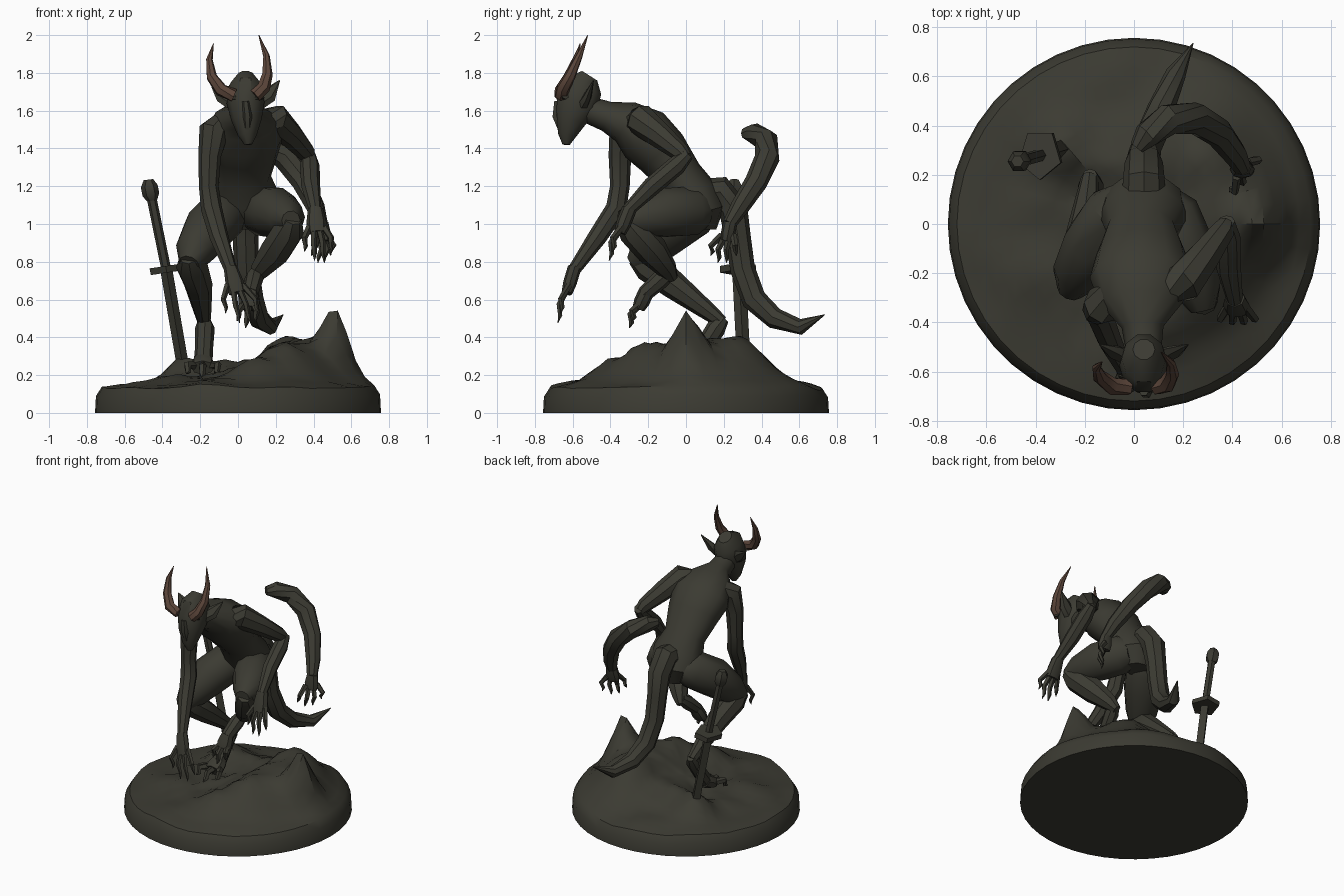
import bpy, bmesh, math
from mathutils import Vector, noise


def material(name, rgb):
    m = bpy.data.materials.new(name)
    m.diffuse_color = (*rgb, 1)
    return m


STONE = material("dark olive stone", (0.044, 0.043, 0.032))
HORN = material("brown horn", (0.105, 0.06, 0.042))


def finish(bm, name, mat, angle=40):
    bmesh.ops.recalc_face_normals(bm, faces=bm.faces[:])
    me = bpy.data.meshes.new(name)
    bm.to_mesh(me)
    bm.free()
    me.materials.append(mat)
    ob = bpy.data.objects.new(name, me)
    bpy.context.collection.objects.link(ob)
    for o in bpy.context.selected_objects:
        o.select_set(False)
    ob.select_set(True)
    bpy.context.view_layer.objects.active = ob
    bpy.ops.object.shade_smooth_by_angle(angle=math.radians(angle))
    return ob


def add_tube(bm, pts, sides=8):
    """Loft through points (x, y, z, half width[, half depth])."""
    P = [Vector(p[:3]) for p in pts]
    rings = []
    for i, p in enumerate(pts):
        t = (P[min(i + 1, len(P) - 1)] - P[max(i - 1, 0)]).normalized()
        n1 = Vector((1, 0, 0)) - t * t.x
        n1.normalize()
        n2 = t.cross(n1)
        a, b = p[3], p[-1]
        rings.append([bm.verts.new(P[i] + n1 * a * math.cos(k * math.tau / sides)
                                   + n2 * b * math.sin(k * math.tau / sides)) for k in range(sides)])
    for r, s in zip(rings, rings[1:]):
        for k in range(sides):
            j = (k + 1) % sides
            bm.faces.new((r[k], r[j], s[j], s[k]))
    bm.faces.new(rings[0])
    bm.faces.new(rings[-1])


def tube(name, pts, sides=8, mat=STONE):
    bm = bmesh.new()
    add_tube(bm, pts, sides)
    return finish(bm, name, mat)


def claws(name, wrist, tip, spread_axis, spread, r, n=4, palm=0.45):
    """Palm with n bent, pointed fingers fanned along spread_axis."""
    w, t, ax = Vector(wrist), Vector(tip), Vector(spread_axis)
    mid = w.lerp(t, palm)
    bm = bmesh.new()
    add_tube(bm, [(*w, r), (*w.lerp(mid, 0.6), r * 1.35, r), (*mid, r * 1.25, r * 0.8)])
    bow = (t - w).cross(ax).normalized() * r * 0.6
    for i in range(n):
        f = i / (n - 1) * 2 - 1
        a = mid + ax * spread * 0.45 * f - (t - mid) * 0.25
        e = t + ax * spread * f + (mid - t) * 0.35 * f * f
        b = a.lerp(e, 0.55) + bow + ax * spread * 0.2 * f
        add_tube(bm, [(*a, r * 0.5), (*b, r * 0.42), (*a.lerp(e, 0.8), r * 0.32), (*e, 0.002)], 5)
    return finish(bm, name, STONE)


# rocky round base: (x, y, height, spread)
LUMPS = [(0.53, 0.0, 0.36, 0.1), (0.34, 0.1, 0.23, 0.3), (0.25, -0.25, 0.13, 0.17),
         (0.28, 0.36, 0.13, 0.17), (-0.31, 0.31, 0.12, 0.1), (0.1, -0.4, 0.1, 0.13),
         (-0.1, 0.25, 0.08, 0.15), (-0.4, -0.15, 0.03, 0.15)]


def ground(x, y):
    q = min(1, math.hypot(x, y) / 0.757)
    h = 0.05 + sum(a * math.exp(-((x - cx) ** 2 + (y - cy) ** 2) / s ** 2) for cx, cy, a, s in LUMPS)
    h += 0.03 * noise.noise(Vector((x * 6, y * 6, 1.3))) + 0.02 * noise.noise(Vector((x * 14, y * 14, 5)))
    return 0.125 + h * (1 - q ** 4) + 0.03 * noise.noise(Vector((x * 3, y * 3, 8)))


bm = bmesh.new()
SEG, RINGS = 44, 15
loops = []
for i in range(RINGS + 2):
    loop = []
    for k in range(SEG):
        a = k * math.tau / SEG
        r = 0.72 * min(i + 1, RINGS) / RINGS
        x, y = r * math.cos(a), r * math.sin(a)
        z = ground(x, y)
        if i >= RINGS:                      # outer wall
            s = 0.752 / 0.72 if i == RINGS else 0.757 / 0.72
            z = (z - 0.05) if i == RINGS else 0
            x, y = x * s, y * s
        loop.append(bm.verts.new((x, y, z)))
    loops.append(loop)
top = bm.verts.new((0, 0, ground(0, 0)))
for k in range(SEG):
    j = (k + 1) % SEG
    bm.faces.new((top, loops[0][k], loops[0][j]))
    for r, s in zip(loops, loops[1:]):
        bm.faces.new((r[k], s[k], s[j], r[j]))
bm.faces.new(loops[-1])
finish(bm, "rock_base", STONE, 35)

# torso, neck and head
tube("torso", [(.04, .08, .97, .09, .08), (.04, .08, 1.06, .17, .13), (.04, .03, 1.15, .18, .14),
               (.03, -.03, 1.25, .145, .12), (.03, -.13, 1.38, .185, .145), (.03, -.22, 1.47, .21, .155),
               (.03, -.32, 1.54, .17, .115), (.035, -.42, 1.57, .085, .08), (.04, -.53, 1.61, .07, .07)], 12)
tube("head", [(.04, -.51, 1.785, .045, .05), (.04, -.545, 1.73, .09, .11), (.04, -.575, 1.64, .1, .12),
              (.045, -.61, 1.55, .08, .085), (.05, -.63, 1.47, .05, .05), (.055, -.635, 1.42, .02, .02)], 10)
tube("brow", [(-.05, -.64, 1.68, .02), (.04, -.68, 1.65, .035), (.13, -.64, 1.68, .02)], 6)
tube("nose", [(.04, -.68, 1.65, .02), (.05, -.685, 1.57, .025), (.05, -.66, 1.5, .02)], 6)
for side, tip in (("right", (-.14, -.49, 1.73)), ("left", (.22, -.49, 1.76))):
    s = -1 if side == "right" else 1
    tube(side + "_ear", [(.04 + s * .07, -.54, 1.64, .04, .03), (.04 + s * .12, -.52, 1.68, .045, .022),
                         (*tip, .003)], 6)

# curved horns
tube("right_horn", [(-.02, -.66, 1.68, .036), (-.09, -.66, 1.71, .036), (-.14, -.62, 1.78, .029),
                    (-.152, -.585, 1.87, .018), (-.13, -.56, 1.955, .002)], 7, HORN)
tube("left_horn", [(.09, -.66, 1.68, .036), (.135, -.65, 1.72, .036), (.155, -.61, 1.79, .029),
                   (.15, -.565, 1.89, .018), (.11, -.52, 2.0, .002)], 7, HORN)

# right arm reaches down in front, left arm bent with elbow back
tube("right_arm", [(-.07, -.28, 1.53, .07), (-.13, -.33, 1.49, .08), (-.15, -.35, 1.36, .06),
                   (-.155, -.35, 1.2, .052), (-.14, -.37, 1.08, .056), (-.1, -.47, .93, .05),
                   (-.04, -.59, .76, .034)])
claws("right_hand", (-.04, -.59, .77), (.04, -.68, .47), (1, 0, 0), .09, .036)
tube("left_upper_arm", [(.13, -.26, 1.54, .07), (.2, -.24, 1.55, .085), (.28, -.14, 1.47, .068),
                        (.36, -.03, 1.38, .05), (.375, 0, 1.35, .035)])
tube("left_forearm", [(.375, .01, 1.37, .035), (.38, -.05, 1.31, .052), (.385, -.18, 1.2, .05),
                      (.41, -.31, 1.07, .033)])
claws("left_hand", (.41, -.3, 1.08), (.43, -.41, .8), (1, 0, 0), .075, .04)

# extra arm trailing behind
tube("rear_arm", [(.01, .31, 1.48, .03), (.05, .36, 1.48, .055), (.14, .425, 1.44, .065),
                  (.25, .43, 1.35, .066), (.345, .37, 1.22, .06), (.41, .285, 1.09, .05),
                  (.44, .23, 1.0, .036)])
claws("rear_hand", (.44, .235, 1.01), (.44, .19, .79), (.6, .8, 0), .085, .038)

# tail
tube("tail", [(.04, .08, 1.15, .09), (.04, .18, 1.17, .085), (.04, .25, 1.08, .078), (.04, .275, .93, .068),
              (.045, .3, .76, .066), (.07, .36, .6, .066), (.11, .47, .5, .056),
              (.17, .61, .455, .042), (.24, .735, .52, .002)])

# digitigrade legs
tube("left_thigh", [(.1, .1, 1.07, .09), (.13, .04, 1.07, .135), (.2, -.12, 1.06, .135),
                    (.26, -.26, 1.03, .1), (.28, -.35, 1.02, .05)], 10)
tube("left_shin", [(.29, -.33, 1.03, .05), (.27, -.28, .97, .085), (.2, -.18, .86, .085),
                   (.12, -.1, .76, .055), (.09, -.07, .71, .03)])
tube("left_heel", [(.1, -.08, .75, .035), (.085, -.13, .71, .05), (.065, -.22, .63, .042)])
claws("left_foot", (.065, -.21, .64), (.04, -.3, .45), (1, 0, 0), .05, .042, 3)
tube("right_thigh", [(-.02, .1, 1.07, .09), (-.07, .04, 1.06, .135), (-.16, -.09, .97, .135),
                     (-.23, -.2, .86, .105), (-.26, -.27, .79, .055)], 10)
tube("right_shin", [(-.26, -.27, .83, .05), (-.245, -.2, .78, .085), (-.21, -.07, .68, .075),
                    (-.19, .1, .55, .05), (-.18, .19, .48, .035)])
tube("right_heel", [(-.18, .2, .5, .03), (-.175, .16, .45, .052), (-.18, .09, .34, .048), (-.185, .03, .26, .05)])
claws("right_foot", (-.185, .06, .28), (-.19, -.13, .19), (1, 0, 0), .085, .05, 3)

# sword planted in the rock
TOP, GUARD, END = Vector((-.47, .255, 1.2)), Vector((-.38, .28, .76)), Vector((-.28, .31, .18))
tube("sword_blade", [(*GUARD, .032, .036), (*END, .032, .036)], 4)
tube("sword_grip", [(*GUARD, .026), (*TOP, .026)], 6)
tube("sword_pommel", [(*TOP.lerp(GUARD, .17), .028), (*TOP.lerp(GUARD, .1), .045),
                      (*TOP, .045), (*(TOP + Vector((-.004, 0, .035))), .025)], 6)
corners = [(-.085, -.03), (0, -.1), (.085, -.03), (.05, .09), (-.05, .09)]
bm = bmesh.new()
axis = (TOP - GUARD).normalized() * .018
low, high = ([bm.verts.new(GUARD + Vector((x, y, x * .15)) + axis * s) for x, y in corners] for s in (-1, 1))
bm.faces.new(low)
bm.faces.new(high)
for k in range(5):
    bm.faces.new((low[k], low[k - 1], high[k - 1], high[k]))
finish(bm, "sword_guard", STONE)
